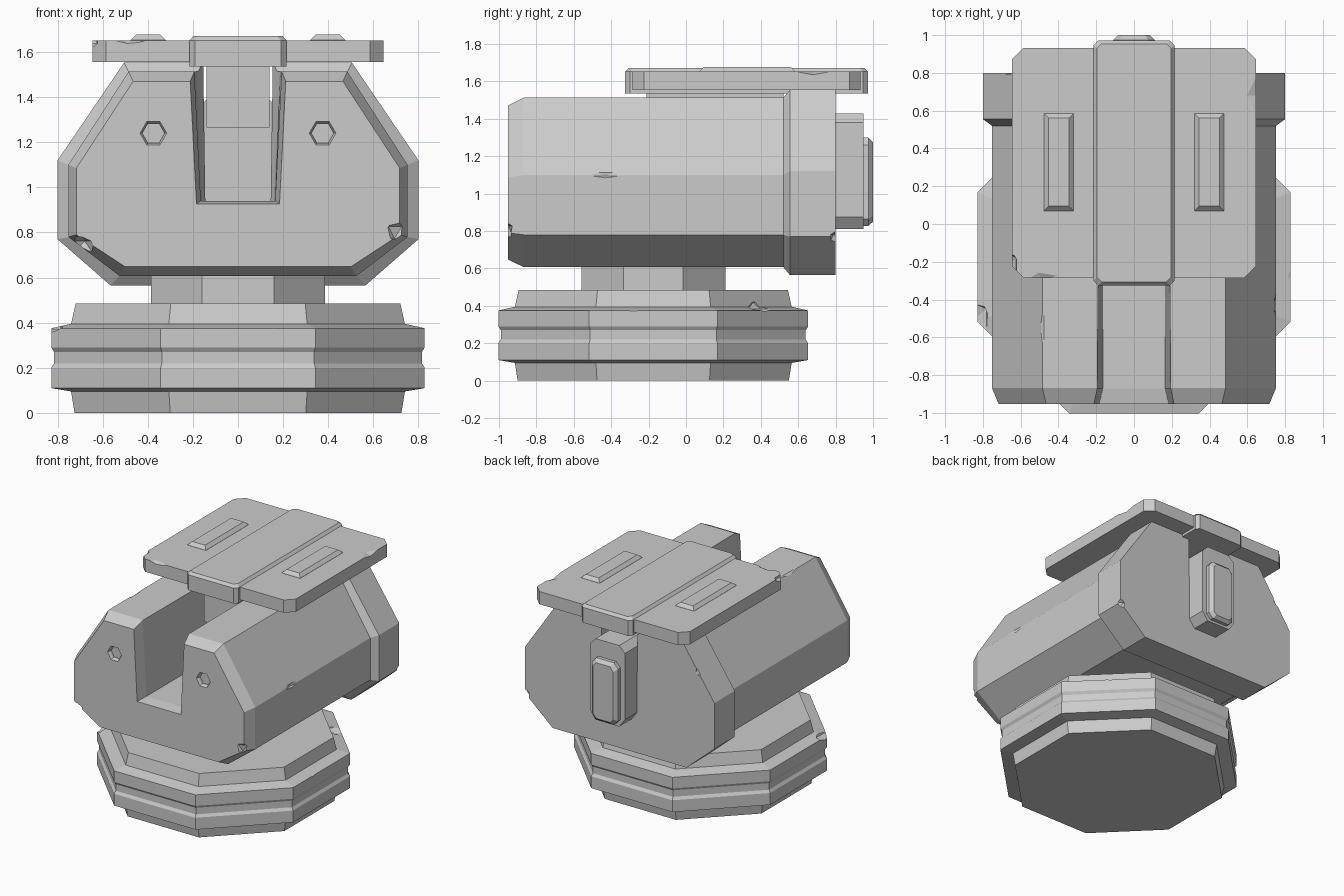
import bpy, bmesh, math
from mathutils import Vector

if "Cube" in bpy.data.objects:
    bpy.data.objects.remove(bpy.data.objects["Cube"])

GREY = bpy.data.materials.new("light grey")
GREY.use_nodes = True
GREY.diffuse_color = (0.6, 0.6, 0.6, 1)
GREY.node_tree.nodes["Principled BSDF"].inputs["Base Color"].default_value = (0.6, 0.6, 0.6, 1)


def finish(name, bm):
    bmesh.ops.recalc_face_normals(bm, faces=bm.faces)
    mesh = bpy.data.meshes.new(name)
    bm.to_mesh(mesh)
    bm.free()
    mesh.materials.append(GREY)
    obj = bpy.data.objects.new(name, mesh)
    bpy.context.collection.objects.link(obj)
    return obj


def loft(name, rings):
    """Skin a list of equal-length closed rings and cap both ends."""
    bm = bmesh.new()
    loops = [[bm.verts.new(p) for p in ring] for ring in rings]
    for a, b in zip(loops, loops[1:]):
        for i in range(len(a)):
            j = (i + 1) % len(a)
            bm.faces.new((a[i], a[j], b[j], b[i]))
    bm.faces.new(loops[0])
    bm.faces.new(loops[-1])
    return finish(name, bm)


def cut(obj, cutter):
    mod = obj.modifiers.new("cut", 'BOOLEAN')
    mod.operation, mod.solver, mod.object = 'DIFFERENCE', 'EXACT', cutter
    bpy.context.view_layer.objects.active = obj
    bpy.ops.object.modifier_apply(modifier=mod.name)
    bpy.data.objects.remove(cutter)


def chip(obj, centre, size):
    """Knock a small faceted dent out of an edge."""
    bm = bmesh.new()
    bmesh.ops.create_icosphere(bm, subdivisions=1, radius=1)
    for v in bm.verts:
        v.co = Vector(centre) + Vector(c * s for c, s in zip(v.co, size))
    cut(obj, finish("chip_cutter", bm))


def octagon(apothem, z, cy=-0.175):
    r = apothem / math.cos(math.pi / 8)
    angles = [math.pi / 8 + i * math.pi / 4 for i in range(8)]
    return [(r * math.cos(a), cy + r * math.sin(a), z) for a in angles]


def shell(y, half):
    """Section across the body from its right-hand points, mirrored."""
    return [(x, y, z) for x, z in half] + [(-x, y, z) for x, z in reversed(half)]


def plan(hx, y0, y1, c, z, inset=0):
    """Rectangle in plan with clipped corners."""
    hx, y0, y1 = hx - inset, y0 + inset, y1 - inset
    return [(hx, y0 + c, z), (hx, y1 - c, z), (hx - c, y1, z), (c - hx, y1, z),
            (-hx, y1 - c, z), (-hx, y0 + c, z), (c - hx, y0, z), (hx - c, y0, z)]


def block(x0, x1, y0, y1, z, inset=0):
    return [(x0 + inset, y0 + inset, z), (x1 - inset, y0 + inset, z),
            (x1 - inset, y1 - inset, z), (x0 + inset, y1 - inset, z)]


# Turntable base and neck
profile = [(0.725, 0), (0.74, 0.095), (0.828, 0.11), (0.828, 0.2), (0.815, 0.22),
           (0.815, 0.27), (0.828, 0.29), (0.828, 0.375), (0.74, 0.395), (0.72, 0.485)]
base = loft("turntable_base", [octagon(a, z) for a, z in profile])
chip(base, (0.18, -1.03, 0.4), (0.16, 0.05, 0.04))
chip(base, (0.85, -0.28, 0.4), (0.05, 0.14, 0.04))
chip(base, (-0.84, -0.5, 0.39), (0.08, 0.1, 0.04))
chip(base, (0.55, 0.4, 0.4), (0.08, 0.08, 0.04))
loft("neck", [octagon(0.385, z) for z in (0.47, 0.63)])

# Main body with chamfered nose and thicker rear collar
nose = [(0.5, 0.648), (0.717, 0.79), (0.717, 1.085), (0.465, 1.47)]
main = [(0.525, 0.607), (0.752, 0.78), (0.752, 1.1), (0.485, 1.513)]
collar = [(0.565, 0.565), (0.8, 0.77), (0.8, 1.12), (0.505, 1.553)]
body = loft("body", [shell(-0.953, nose), shell(-0.868, main), shell(0.52, main),
                     shell(0.555, collar), shell(0.8, collar)])


# Open slot along the top of the body
def slot(y, floor, top, z):
    return [(-floor, y, z), (floor, y, z), (top, y, 1.6), (-top, y, 1.6)]


cut(body, loft("slot_cutter", [slot(-1.0, 0.195, 0.23, 0.92), slot(-0.87, 0.165, 0.198, 0.94),
                               slot(0.5, 0.16, 0.19, 0.94), slot(0.56, 0.145, 0.155, 0.94),
                               slot(0.9, 0.145, 0.155, 0.94)]))

# Hexagonal sockets in the nose
for side in (-1, 1):
    cut(body, loft("socket_cutter", [
        [(side * 0.375 + r * math.cos(i * math.pi / 3), y, 1.24 + r * math.sin(i * math.pi / 3))
         for i in range(6)] for y, r in ((-0.97, 0.068), (-0.935, 0.05), (-0.92, 0.05))]))

# Worn edges on the body
chip(body, (0.71, -0.98, 0.8), (0.06, 0.06, 0.06))
chip(body, (0.785, -0.43, 1.12), (0.05, 0.2, 0.06))
chip(body, (-0.5, -0.55, 1.545), (0.05, 0.2, 0.05))
chip(body, (-0.7, -0.93, 0.74), (0.07, 0.08, 0.05))
chip(body, (0.8, 0.82, 0.76), (0.05, 0.06, 0.05))
chip(body, (-0.68, 0.83, 1.33), (0.06, 0.05, 0.07))

# Rear block closing the slot, with a raised pad
rear_section = [(0.1, 0.81), (0.148, 0.875), (0.148, 1.38), (0.1, 1.428)]
loft("rear_block", [shell(y, rear_section) for y in (0.6, 0.948)])
pad_outer = [(0.075, 0.828), (0.11, 0.865), (0.11, 1.26), (0.075, 1.3)]
pad_inner = [(0.06, 0.85), (0.085, 0.88), (0.085, 1.24), (0.06, 1.275)]
loft("rear_pad", [shell(0.93, pad_outer), shell(0.975, pad_outer), shell(1.0, pad_inner)])

# Support and top plate
loft("plate_support", [block(-0.14, 0.14, -0.21, 0.52, z) for z in (1.265, 1.56)])
plate = loft("top_plate", [plan(0.645, -0.285, 0.933, 0.06, z) for z in (1.555, 1.652)])
chip(plate, (0.66, 0.68, 1.67), (0.07, 0.1, 0.04))
chip(plate, (-0.48, -0.3, 1.67), (0.1, 0.05, 0.04))
chip(plate, (-0.66, -0.22, 1.66), (0.05, 0.08, 0.05))
loft("plate_spine", [plan(0.215, -0.325, 0.972, 0.025, 1.535),
                     plan(0.215, -0.325, 0.972, 0.025, 1.652),
                     plan(0.215, -0.325, 0.972, 0.025, 1.672, 0.018)])

# Raised bars on the plate
for side, name in ((-1, "right_bar"), (1, "left_bar")):
    x = side * 0.398
    loft(name, [block(x - 0.078, x + 0.078, 0.07, 0.585, 1.645),
                block(x - 0.078, x + 0.078, 0.07, 0.585, 1.653),
                block(x - 0.078, x + 0.078, 0.07, 0.585, 1.677, 0.024)])
